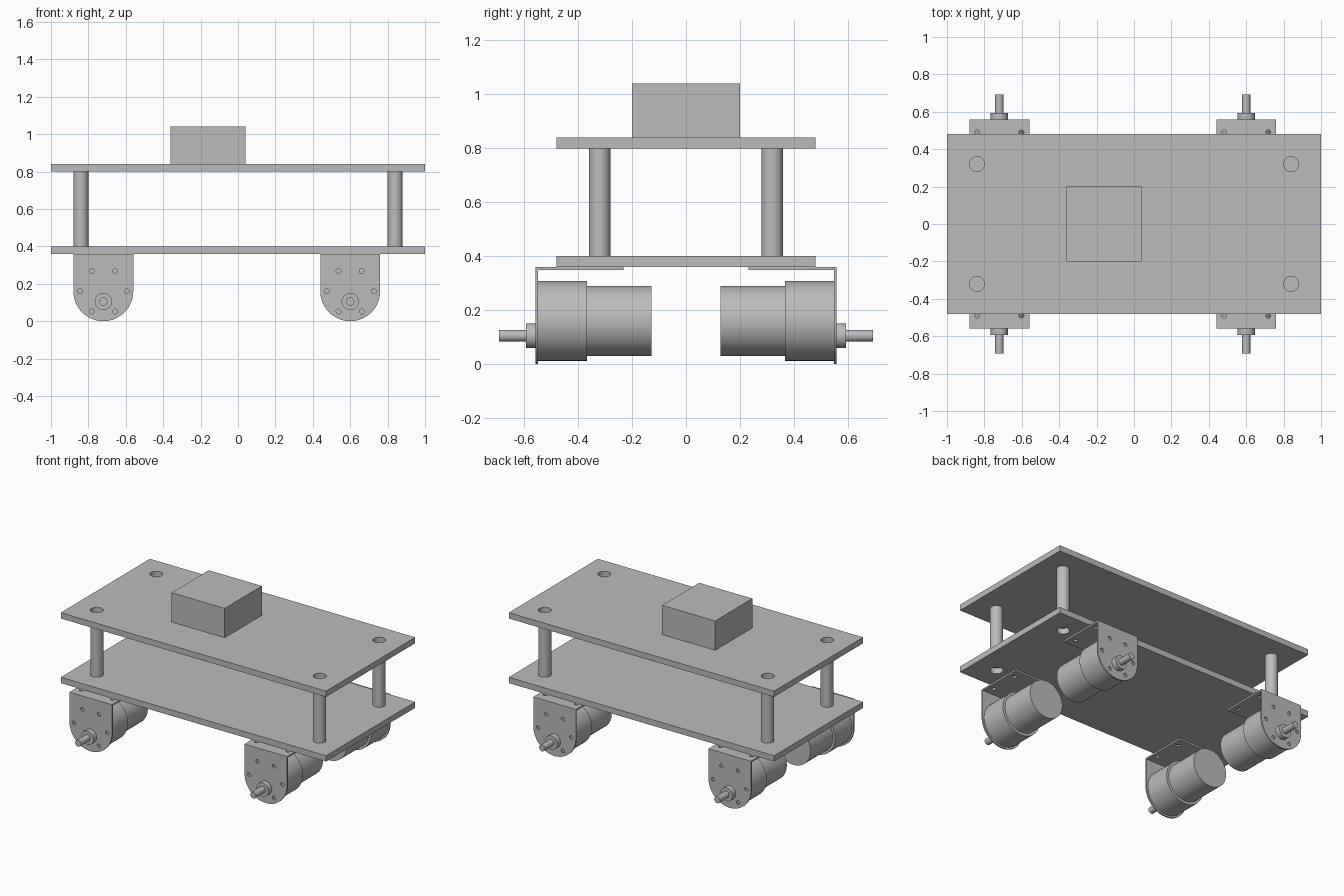
import bpy
import math

cube = bpy.data.objects.get("Cube")
if cube:
    bpy.data.objects.remove(cube, do_unlink=True)

# One plain grey for the whole chassis
grey = bpy.data.materials.new("plain_grey")
grey.use_nodes = True
COLOR = (0.5, 0.5, 0.5, 1)
grey.diffuse_color = COLOR
grey.node_tree.nodes["Principled BSDF"].inputs["Base Color"].default_value = COLOR


def finish(obj, name):
    obj.name = obj.data.name = name
    obj.data.materials.clear()
    obj.data.materials.append(grey)
    bpy.ops.object.select_all(action="DESELECT")
    obj.select_set(True)
    bpy.context.view_layer.objects.active = obj
    bpy.ops.object.shade_smooth_by_angle(angle=math.radians(30))
    return obj


def circle(cx, cy, r, n=32):
    return [(cx + r * math.cos(2 * math.pi * i / n),
             cy + r * math.sin(2 * math.pi * i / n)) for i in range(n)]


def rectangle(x0, x1, y0, y1):
    return [(x0, y0), (x1, y0), (x1, y1), (x0, y1)]


def sheet(name, loops, thickness, location, tilt=0):
    """Flat sheet: the first loop is the outline, the others are holes."""
    curve = bpy.data.curves.new(name + "_outline", "CURVE")
    curve.dimensions = "2D"
    curve.fill_mode = "BOTH"
    curve.extrude = thickness / 2
    for loop in loops:
        spline = curve.splines.new("POLY")
        spline.points.add(len(loop) - 1)
        for point, (x, y) in zip(spline.points, loop):
            point.co = (x, y, 0, 1)
        spline.use_cyclic_u = True
    temp = bpy.data.objects.new(name + "_temp", curve)
    bpy.context.collection.objects.link(temp)
    graph = bpy.context.evaluated_depsgraph_get()
    mesh = bpy.data.meshes.new_from_object(temp.evaluated_get(graph))
    bpy.data.objects.remove(temp, do_unlink=True)
    bpy.data.curves.remove(curve)
    obj = bpy.data.objects.new(name, mesh)
    bpy.context.collection.objects.link(obj)
    obj.location = location
    obj.rotation_euler.x = tilt
    return finish(obj, name)


def rod(name, r, length, location, along_y=False):
    bpy.ops.mesh.primitive_cylinder_add(
        vertices=48, radius=r, depth=length, location=location,
        rotation=(math.pi / 2 if along_y else 0, 0, 0))
    return finish(bpy.context.object, name)


def rod_y(name, r, y0, y1, x, z):
    return rod(name, r, abs(y1 - y0), (x, (y0 + y1) / 2, z), True)


# Two decks with corner holes, joined by four standoffs
corners = [(x, y) for x in (-0.84, 0.84) for y in (-0.32, 0.32)]
for name, z in (("lower_deck", 0.38), ("upper_deck", 0.82)):
    loops = [rectangle(-1, 1, -0.48, 0.48)]
    loops += [circle(x, y, 0.04) for x, y in corners]
    sheet(name, loops, 0.04, (0, 0, z))
for x, y in corners:
    rod("standoff", 0.04, 0.4, (x, y, 0.6))

# Box on the upper deck
bpy.ops.mesh.primitive_cube_add(size=1, location=(-0.16, 0, 0.94))
box = bpy.context.object
box.scale = (0.4, 0.4, 0.2)
finish(box, "top_box")

# Bracket face profile: square top, round bottom, ring of six holes
face = [(0.16, 0.36), (-0.16, 0.36)]
face += [(-0.16 * math.cos(math.pi * i / 32), 0.16 - 0.16 * math.sin(math.pi * i / 32))
         for i in range(33)]
face_loops = [face]
for i in range(6):
    a = math.pi * i / 3
    face_loops.append(circle(0.125 * math.cos(a), 0.16 + 0.125 * math.sin(a), 0.013, 16))

# Four gear motors on angle brackets
for side, end in ((-1, "front"), (1, "back")):
    for x, hand in ((-0.72, "right"), (0.6, "left")):
        tag = end + "_" + hand + "_"
        sheet(tag + "bracket_face", face_loops, 0.01, (x, side * 0.553, 0), math.pi / 2)
        flange = [rectangle(-0.16, 0.16, -0.163, 0.163)]
        flange += [circle(dx, dy, 0.013, 16) for dx in (-0.118, 0.118)
                   for dy in (side * 0.095, -side * 0.1)]
        sheet(tag + "bracket_flange", flange, 0.011, (x, side * 0.395, 0.3545))
        rod_y(tag + "gearbox", 0.148, side * 0.548, side * 0.368, x, 0.16)
        rod_y(tag + "motor_can", 0.13, side * 0.37, side * 0.128, x, 0.16)
        rod_y(tag + "shaft_collar", 0.046, side * 0.55, side * 0.594, x, 0.105)
        rod_y(tag + "shaft", 0.022, side * 0.59, side * 0.693, x, 0.105)
